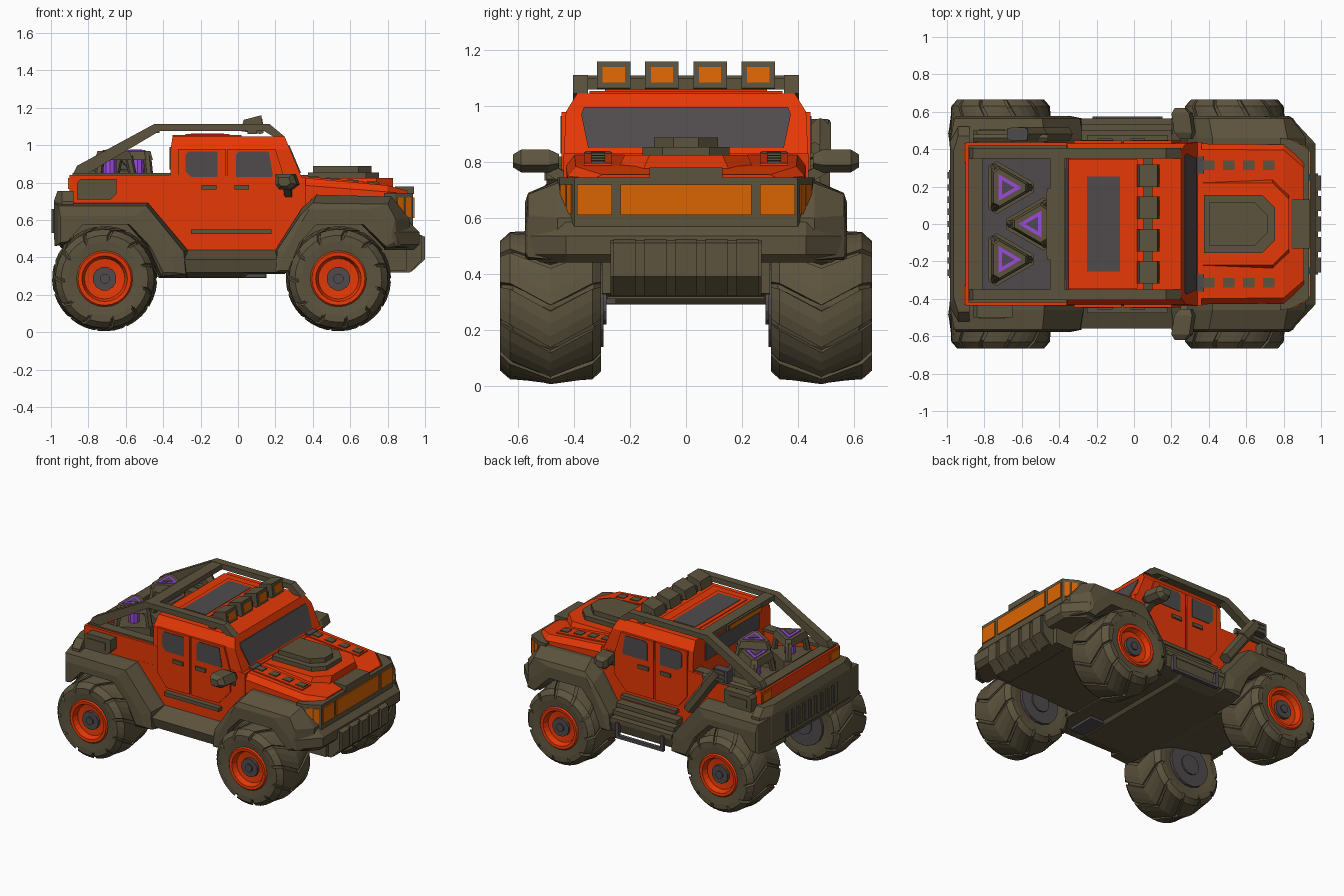
import bpy, bmesh, math
from mathutils import Vector


def material(name, rgb):
    m = bpy.data.materials.new(name)
    m.diffuse_color = (*rgb, 1)
    return m


RED = material("red_paint", (0.79, 0.040, 0.002))
OLIVE = material("olive_trim", (0.108, 0.088, 0.048))
GREY = material("dark_grey", (0.080, 0.071, 0.075))
ORANGE = material("amber_lamp", (0.70, 0.130, 0.001))
PURPLE = material("purple_glow", (0.33, 0.07, 0.70))


def finish(name, bm, mat):
    bmesh.ops.recalc_face_normals(bm, faces=bm.faces)
    me = bpy.data.meshes.new(name)
    bm.to_mesh(me)
    bm.free()
    me.materials.append(mat)
    ob = bpy.data.objects.new(name, me)
    bpy.context.collection.objects.link(ob)
    return ob


def add_loft(bm, rings, closed=False):
    vs = [[bm.verts.new(p) for p in r] for r in rings]
    n = len(vs[0])
    pairs = list(zip(vs, vs[1:])) + ([(vs[-1], vs[0])] if closed else [])
    for a, b in pairs:
        for i in range(n):
            j = (i + 1) % n
            bm.faces.new((a[i], a[j], b[j], b[i]))
    if not closed:
        bm.faces.new(vs[0])
        bm.faces.new(vs[-1])


def loft(name, rings, mat):
    bm = bmesh.new()
    add_loft(bm, rings)
    return finish(name, bm, mat)


def side(name, prof, y0, y1, mat):      # xz profile pushed along y
    return loft(name, [[(x, y, z) for x, z in prof] for y in (y0, y1)], mat)


def plan(name, prof, z0, z1, mat):      # xy profile pushed along z
    return loft(name, [[(x, y, z) for x, y in prof] for z in (z0, z1)], mat)


def box(name, x0, x1, y0, y1, z0, z1, mat):
    return plan(name, [(x0, y0), (x1, y0), (x1, y1), (x0, y1)], z0, z1, mat)


def sym(half):                           # mirror a half outline across y = 0
    return half + [(x, -y) for x, y in reversed(half)]


def beam(name, p, q, w, mat, n=4):
    p, q = Vector(p), Vector(q)
    rot = (q - p).to_track_quat('Z', 'Y')
    offs = [rot @ Vector((w * math.cos(t), w * math.sin(t), 0))
            for t in [math.tau * (i + .5) / n for i in range(n)]]
    return loft(name, [[p + o for o in offs], [q + o for o in offs]], mat)


def lathe(name, prof, cx, cz, s, n, mat):  # (radius, y) ring spun about the axle
    bm = bmesh.new()
    add_loft(bm, [[(cx + r * math.cos(t), s * y, cz + r * math.sin(t)) for r, y in prof]
                  for t in [math.tau * i / n for i in range(n)]], closed=True)
    return finish(name, bm, mat)


# Wheels: tyre, broad chevron tread, rim and hub
for cx in (-0.713, 0.537):
    for s in (-1, 1):
        cz = 0.286
        lathe("tyre", [(.14, .315), (.22, .304), (.250, .33), (.268, .48), (.254, .62),
                       (.215, .662), (.145, .654)], cx, cz, s, 22, OLIVE)
        bm = bmesh.new()
        for k in range(11):
            rings = []
            for y, r, lag in ((.304, .235, .36), (.335, .264, .30), (.485, .281, 0),
                              (.63, .264, .30), (.666, .232, .36)):
                arc = [(r - .03, 0), (r, .01), (r, .17), (r, .34), (r, .50), (r - .03, .51)]
                rings.append([(cx + rr * math.cos(math.tau * k / 11 + lag + dt), s * y,
                               cz + rr * math.sin(math.tau * k / 11 + lag + dt)) for rr, dt in arc])
            add_loft(bm, rings)
        finish("tyre_tread", bm, OLIVE)
        lathe("rim", [(.02, .56), (.145, .56), (.15, .655), (.142, .664), (.122, .662),
                      (.108, .625), (.02, .615)], cx, cz, s, 24, RED)
        beam("hub", (cx, s * .6, cz), (cx, s * .64, cz), .064, GREY, 12)
        beam("hub_cap", (cx, s * .6, cz), (cx, s * .65, cz), .028, GREY, 8)
        beam("inner_rim", (cx, s * .295, cz), (cx, s * .33, cz), .15, GREY, 16)
        beam("inner_hub", (cx, s * .285, cz), (cx, s * .31, cz), .07, GREY, 12)

# Chassis
side("chassis", [(-.96, .47), (-.96, .70), (.9, .70), (.9, .33), (.25, .32), (.04, .31), (.03, .29),
                 (-.42, .29), (-.55, .36), (-.85, .42)], -.30, .30, OLIVE)
loft("floor_sill", [[(x, y, z) for y, z in ((-.44, .44), (-.56, .39), (-.54, .32), (-.45, b),
                                            (.45, b), (.54, .32), (.56, .39), (.44, .44))]
                    for x, b in ((-.40, .29), (.03, .29), (.05, .31), (.24, .31))], OLIVE)

# Fenders with wheel arches: nearly flat tops, short bevel at the outer edge
rear_in = [(-.98, .46), (-.98, .69), (-.48, .69), (-.27, .44), (-.27, .29), (-.42, .29),
           (-.49, .46), (-.59, .575), (-.83, .575), (-.93, .47)]
rear_mid = [(-.96, .47), (-.96, .675), (-.49, .675), (-.29, .43), (-.28, .31), (-.41, .30),
            (-.48, .46), (-.585, .575), (-.83, .575), (-.92, .475)]
rear_out = [(-.95, .48), (-.95, .62), (-.55, .62), (-.36, .40), (-.34, .32), (-.40, .32),
            (-.47, .46), (-.58, .575), (-.83, .575), (-.91, .485)]
front_in = [(.2, .31), (.2, .44), (.34, .66), (.42, .735), (.82, .725), (.92, .6), (.92, .45),
            (.78, .45), (.66, .575), (.42, .575), (.33, .48), (.25, .31)]
front_mid = [(.2, .32), (.21, .44), (.33, .62), (.40, .69), (.80, .685), (.84, .61), (.85, .46),
             (.79, .45), (.67, .575), (.42, .575), (.33, .48), (.26, .32)]
front_out = [(.22, .33), (.25, .43), (.34, .59), (.38, .655), (.68, .655), (.82, .53), (.83, .48),
             (.79, .46), (.67, .575), (.42, .575), (.33, .48), (.27, .33)]
for s in (-1, 1):
    for name, a, m, b in (("rear_fender", rear_in, rear_mid, rear_out),
                          ("front_fender", front_in, front_mid, front_out)):
        loft(name, [[(x, s * y, z) for x, z in p]
                    for y, p in ((.28, a), (.46, a), (.565, m), (.577, b))], OLIVE)

# Cabin
side("lower_cabin", [(-.48, .70), (-.48, .67), (-.27, .43), (.22, .43), (.36, .66), (.36, .83),
                     (-.36, .84), (-.36, .70)], -.438, .438, RED)
rings = []
for z, x0, x1, y in ((.83, -.36, .34, .437), (.98, -.36, .277, .43), (1.045, -.35, .25, .39)):
    rings.append([(x0, -y, z), (x1, -y, z), (x1, y, z), (x0, y, z)])
loft("cabin", rings, RED)
loft("windshield", [[(.34 - .42 * (z - .83) + d, y, z) for y, z in
                     ((-.35, .85), (.35, .85), (.375, .97), (.365, .998), (-.365, .998), (-.375, .97))]
                    for d in (-.003, .006)], GREY)
box("rear_window", -.366, -.355, -.3, .3, .87, .99, GREY)
box("roof_panel", -.35, .02, -.345, .345, 1.04, 1.055, RED)
box("skylight_frame", -.28, -.045, -.29, .29, 1.05, 1.06, RED)
box("skylight", -.25, -.075, -.255, .255, 1.055, 1.063, GREY)

# Doors, windows, handles, mirrors
for s in (-1, 1):
    for name, p in (("rear_door", [(-.32, .98), (-.32, .66), (-.25, .57), (-.068, .57), (-.068, .98)]),
                    ("front_door", [(-.056, .57), (.16, .57), (.25, .67), (.25, .82), (.2, .98),
                                    (-.056, .98)])):
        side(name, p, s * .425, s * .446, RED)
    for name, p in (("rear_side_window", [(-.28, .86), (-.25, .83), (-.11, .83), (-.11, .965),
                                          (-.265, .965), (-.28, .95)]),
                    ("front_side_window", [(-.01, .83), (.185, .83), (.185, .85), (.165, .965),
                                           (.005, .965), (-.01, .95)])):
        side(name, p, s * .442, s * .450, GREY)
    for x in (-.155, .02):
        box("door_handle", x - .04, x + .04, s * .44, s * .456, .762, .788, OLIVE)
    box("rocker_bar", -.25, .18, s * .43, s * .475, .525, .55, OLIVE)
    beam("mirror_arm", (.27, s * .42, .735), (.26, s * .53, .80), .028, OLIVE)
    loft("mirror", [[(cx + a * k, s * y, .805 + b * k) for a, b in
                     ((-.05, -.015), (-.05, .04), (.045, .04), (.065, -.015), (.03, -.042), (-.03, -.042))]
                    for y, cx, k in ((.455, .275, .6), (.49, .265, 1), (.59, .25, 1), (.62, .245, .55))], OLIVE)
    box("cowl_vent", .325, .375, s * .27, s * .36, .80, .84, GREY)

# Hood
rings = []
for x, y, ze, zt in ((.3, .43, .79, .83), (.8, .425, .75, .785), (.91, .33, .74, .755)):
    rings.append([(x, -y, .6), (x, -y, ze), (x, -y + .03, zt), (x, y - .03, zt), (x, y, ze), (x, y, .6)])
loft("hood", rings, RED)
loft("hood_bulge", [[(x, y, z) for x, y in sym([(.33, w), (.74, w), (.83, w - .09)])]
                    for w, z in ((.25, .76), (.22, .825))], RED)
for name, w, x0, x1, z0, z1 in (("hood_scoop", .155, .375, .755, .80, .855),
                                ("hood_scoop_lid", .115, .40, .715, .85, .888)):
    plan(name, sym([(x0, w), (x1 - .07, w), (x1, w - .07)]), z0, z1, OLIVE)
box("hood_tab", .84, .94, -.13, .13, .74, .78, OLIVE)
for s in (-1, 1):
    def hz(x):
        return .83 - .09 * (x - .3)
    side("hood_vent_strip", [(.34, hz(.34) - .02), (.76, hz(.76) - .02), (.76, hz(.76) + .008),
                             (.34, hz(.34) + .008)], s * .265, s * .365, RED)
    for k in range(4):
        x = .40 + k * .107
        side("hood_vent", [(x - .03, hz(x) - .01), (x + .03, hz(x) - .01), (x + .03, hz(x) + .012),
                           (x - .03, hz(x) + .015)], s * .29, s * .34, OLIVE)

# Nose with wrapped lamps
plan("nose", sym([(.78, .46), (.84, .452), (.935, .40)]), .5, .745, OLIVE)
for y0, y1 in ((-.39, -.265), (-.235, .235), (.265, .39)):
    box("front_lamp", .93, .943, y0, y1, .61, .72, ORANGE)
for s in (-1, 1):
    for a, b in ((.1, .46), (.56, .86)):
        p = [(.84 + .095 * t, s * (.452 - .052 * t)) for t in (a, b)]
        plan("corner_lamp", p + [(x + .002, y + s * .004) for x, y in reversed(p)], .615, .72, ORANGE)

# Front bumper and ribbed guard
loft("front_bumper", [[(x, y, z) for x, y in sym([(.78, w), (.84, w), (.97 - d, .43)])]
                      for w, d, z in ((.52, .03, .44), (.57, 0, .47), (.57, 0, .535), (.52, .05, .585))], OLIVE)
side("bumper_guard", [(.81, .32), (.92, .32), (.985, .39), (.985, .51), (.92, .55), (.81, .55)],
     -.27, .27, OLIVE)
for y in (-.22, -.11, 0, .11, .22):
    side("guard_rib", [(.85, .325), (.93, .325), (1.0, .39), (1.0, .51), (.93, .54), (.85, .54)],
         y - .04, y + .04, OLIVE)

# Cargo bed
box("bed_floor", -.88, -.36, -.36, .36, .69, .73, GREY)
box("tailgate", -.9, -.82, -.437, .437, .66, .84, RED)
box("tailgate_cap", -.885, -.81, -.42, .42, .83, .85, OLIVE)
for s in (-1, 1):
    box("bed_wall", -.9, -.36, s * .36, s * .437, .62, .84, RED)
    box("bed_rail", -.885, -.36, s * .35, s * .42, .83, .85, OLIVE)
    # side storage box
    side("side_box", [(-.86, .71), (-.86, .80), (-.84, .82), (-.65, .82), (-.65, .74), (-.68, .71)],
         s * .42, s * .50, OLIVE)
    side("side_box_panel", [(-.83, .735), (-.83, .79), (-.69, .79), (-.69, .735)], s * .49, s * .507, OLIVE)
    box("tail_lamp", -.908, -.89, s * .33, s * .43, .765, .825, ORANGE)

# Tapered triangular cargo crates with a glowing core
for cx, cy, a in ((-.684, .195, 0), (-.536, 0, math.pi), (-.684, -.19, 0)):
    def tri(r, z, c=.18):
        return [(cx + r * math.cos(a + k * math.tau / 3 + d), cy + r * math.sin(a + k * math.tau / 3 + d), z)
                for k in range(3) for d in (-c, c)]
    loft("crate_base", [tri(.15, .72), tri(.15, .83)], OLIVE)
    beam("glow_core", (cx, cy, .82), (cx, cy, .94), .036, PURPLE, 10)
    loft("crate_lid", [tri(.125, .922), tri(.105, .968)], OLIVE)
    loft("lid_glow", [tri(.082, .96, .01), tri(.082, .974, .01)], PURPLE)
    loft("lid_center", [tri(.045, .96, .01), tri(.045, .977, .01)], GREY)
    for k in range(3):
        t = a + k * math.tau / 3
        d = Vector((math.cos(t), math.sin(t), 0))
        beam("crate_post", Vector((cx, cy, .82)) + .125 * d, Vector((cx, cy, .94)) + .1 * d, .022, OLIVE, 6)

# Roll frame with roof lights
for s in (-1, 1):
    side("roll_rail", [(-.88, .85), (-.86, .89), (-.45, 1.112), (.17, 1.112), (.25, 1.045), (.19, 1.045),
                       (.14, 1.075), (-.42, 1.075), (-.80, .85)], s * .35, s * .405, OLIVE)
box("rear_cross_bar", -.45, -.37, -.36, .36, 1.075, 1.11, OLIVE)
box("rear_lamp_bar", -.465, -.42, -.19, .19, 1.065, 1.105, OLIVE)
box("rear_lamp_strip", -.469, -.46, -.175, .175, 1.072, 1.098, ORANGE)
box("light_bar", .05, .10, -.40, .40, 1.06, 1.10, OLIVE)
for y in (-.258, -.086, .086, .258):
    side("roof_light", [(.015, 1.075), (.03, 1.135), (.125, 1.16), (.137, 1.065), (.12, 1.06)],
         y - .06, y + .06, OLIVE)
    side("roof_light_lens", [(.122, 1.14), (.130, 1.14), (.138, 1.085), (.130, 1.085)],
         y - .04, y + .04, ORANGE)

# Rear bumper with slotted grille
loft("rear_bumper", [[(x, y, z) for x, y in sym([(-.88, w), (-.94, w), (-.985 + d, w - .08)])]
                     for w, d, z in ((.46, .04, .45), (.52, 0, .5), (.52, 0, .70), (.47, .02, .755))], OLIVE)
box("rear_grille", -.99, -.975, -.29, .29, .53, .66, GREY)
for k in range(9):
    y = -.26 + k * .065
    box("grille_bar", -.997, -.98, y - .017, y + .017, .53, .66, OLIVE)

# Intake stack and pipe on the left flank
beam("intake_pipe", (-.36, .48, .60), (-.55, .48, .86), .04, OLIVE, 6)
beam("intake_stack", (-.50, .48, .80), (-.60, .48, .93), .045, OLIVE, 6)
box("intake_head", -.68, -.57, .45, .51, .87, .955, GREY)
for z in (.885, .915, .942):
    box("intake_rib", -.66, -.58, .446, .516, z - .008, z + .008, OLIVE)
beam("flank_pipe", (-.86, .46, .85), (-.46, .46, .85), .022, OLIVE, 6)

# Steps on the left flank, hanging frame below
for y, z in ((.50, .50), (.535, .46), (.565, .42)):
    box("side_step", -.28, .2, .43, y, z - .03, z, OLIVE)
box("step_frame", -.22, .15, .55, .575, .29, .312, GREY)
for x in (-.21, .14):
    box("step_hanger", x - .012, x + .012, .55, .575, .29, .40, GREY)
box("belly_block", .04, .15, -.45, -.25, .292, .33, GREY)
